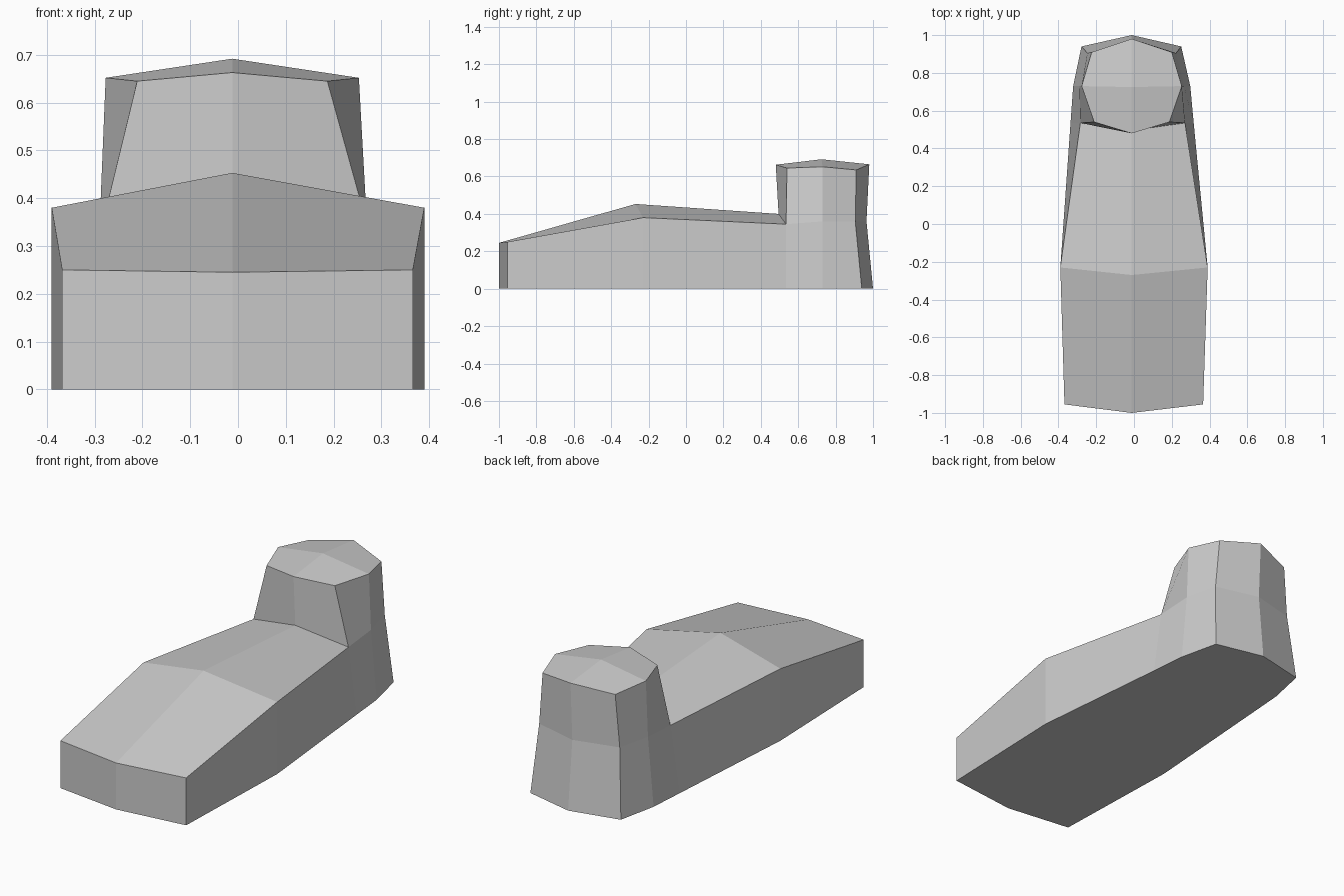
import bpy
import bmesh

default = bpy.data.objects.get("Cube")
if default:
    bpy.data.objects.remove(default, do_unlink=True)

CENTRE = -0.012  # x of the ridge line

grey = bpy.data.materials.new("light_grey")
grey.use_nodes = True
colour = (0.6, 0.6, 0.6, 1.0)
grey.diffuse_color = colour
grey.node_tree.nodes["Principled BSDF"].inputs["Base Color"].default_value = colour

bm = bmesh.new()


def point(x, y, z):
    return bm.verts.new((x, y, z))


def pair(half, shift, y, z):
    """Matching right (-x) and left (+x) points."""
    return point(shift - half, y, z), point(shift + half, y, z)


def ring(front, sides, back):
    """Closed outline: front point, left side, back point, right side."""
    return [front] + [s[1] for s in sides] + [back] + [s[0] for s in reversed(sides)]


def wall(lower, upper):
    n = len(lower)
    for i in range(n):
        j = (i + 1) % n
        bm.faces.new((lower[i], lower[j], upper[j], upper[i]))


# Footprint and shoulder outlines: nose corner, belt, waist, flank, rear corner
base_sides = [pair(0.367, -0.001, -0.955, 0), pair(0.39, 0, -0.23, 0),
              pair(0.326, -0.01, 0.535, 0), pair(0.31, CENTRE, 0.73, 0),
              pair(0.264, -0.014, 0.94, 0)]
mid_sides = [pair(0.367, -0.001, -0.955, 0.25), pair(0.39, 0, -0.23, 0.38),
             pair(0.277, -0.007, 0.535, 0.345), pair(0.277, CENTRE, 0.73, 0.36),
             pair(0.235, CENTRE, 0.905, 0.36)]
nose = point(CENTRE, -1, 0.245)
base = ring(point(CENTRE, -1, 0), base_sides, point(CENTRE, 1, 0))
middle = ring(nose, mid_sides, point(CENTRE, 0.965, 0.36))
wall(base, middle)
bm.faces.new(list(reversed(base)))

# Sloping hood and deck, in two halves either side of the ridge
ridge = [nose, point(CENTRE, -0.27, 0.453), point(CENTRE, 0.495, 0.4)]
for side in (0, 1):
    for i in range(2):
        bm.faces.new((ridge[i], mid_sides[i][side],
                      mid_sides[i + 1][side], ridge[i + 1]))

# Raised tower walls
top_sides = [pair(0.199, CENTRE, 0.54, 0.645), pair(0.265, CENTRE, 0.73, 0.652),
             pair(0.212, CENTRE, 0.91, 0.635)]
top_front = point(CENTRE, 0.48, 0.663)
top_back = point(CENTRE, 0.98, 0.665)
tower_foot = ring(ridge[2], mid_sides[2:], middle[len(mid_sides) + 1])
tower_top = ring(top_front, top_sides, top_back)
wall(tower_foot, tower_top)

# Faceted tower roof rising to a central peak
peak = point(CENTRE, 0.725, 0.692)
for side in (0, 1):
    fore, flank, aft = (s[side] for s in top_sides)
    bm.faces.new((peak, top_front, fore, flank))
    bm.faces.new((peak, flank, aft, top_back))

bmesh.ops.recalc_face_normals(bm, faces=bm.faces)
mesh = bpy.data.meshes.new("hull_and_tower")
bm.to_mesh(mesh)
bm.free()
mesh.materials.append(grey)
hull = bpy.data.objects.new("hull_and_tower", mesh)
bpy.context.collection.objects.link(hull)
